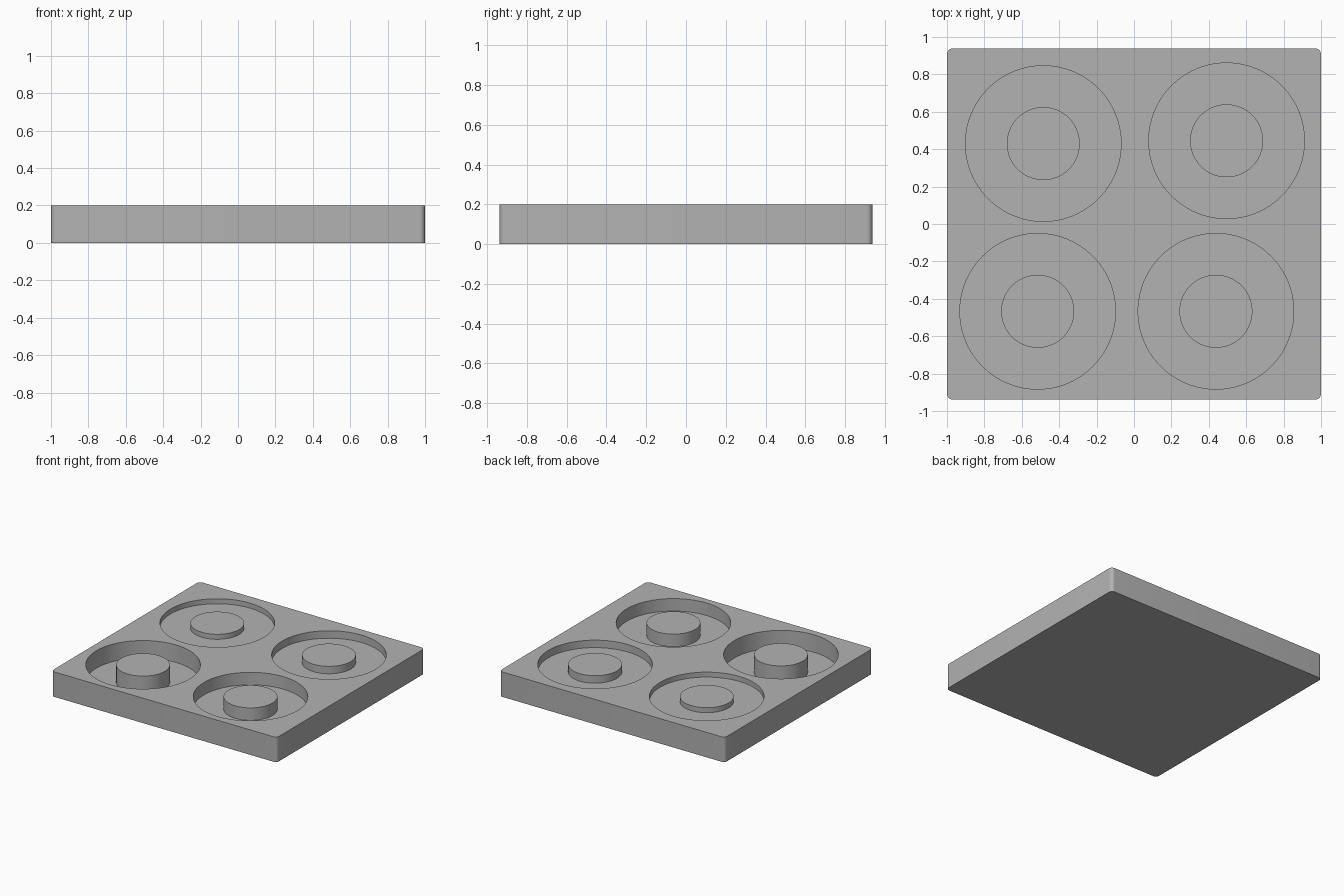
import bpy, bmesh, math

if "Cube" in bpy.data.objects:
    bpy.data.objects.remove(bpy.data.objects["Cube"])

HEIGHT = 0.2
POCKET_R, BOSS_R = 0.416, 0.195
SEGMENTS = 96

grey = bpy.data.materials.new("plain grey")
grey.diffuse_color = (0.45, 0.45, 0.45, 1)
grey.use_nodes = True
grey.node_tree.nodes["Principled BSDF"].inputs["Base Color"].default_value = grey.diffuse_color


def finish(bm, name):
    bmesh.ops.recalc_face_normals(bm, faces=bm.faces)
    mesh = bpy.data.meshes.new(name)
    bm.to_mesh(mesh)
    bm.free()
    mesh.materials.append(grey)
    obj = bpy.data.objects.new(name, mesh)
    bpy.context.collection.objects.link(obj)
    return obj


# Square plate with rounded vertical corners
bm = bmesh.new()
bmesh.ops.create_cube(bm, size=1)
for v in bm.verts:
    v.co = (v.co.x * 2, v.co.y * 1.876, (v.co.z + 0.5) * HEIGHT)
uprights = [e for e in bm.edges if abs(e.verts[0].co.z - e.verts[1].co.z) > 0.1]
bmesh.ops.bevel(bm, geom=uprights, offset=0.03, segments=8, profile=0.5, affect='EDGES')
plate = finish(bm, "plate")


# Ring-shaped cutter: leaves a round boss standing in a round pocket
def ring_cutter(name, x, y, depth):
    bm = bmesh.new()
    section = [(BOSS_R, HEIGHT - depth), (POCKET_R, HEIGHT - depth),
               (POCKET_R, HEIGHT + 0.1), (BOSS_R, HEIGHT + 0.1)]
    rings = []
    for i in range(SEGMENTS):
        a = 2 * math.pi * i / SEGMENTS
        rings.append([bm.verts.new((x + r * math.cos(a), y + r * math.sin(a), z))
                      for r, z in section])
    for i in range(SEGMENTS):
        p, q = rings[i], rings[(i + 1) % SEGMENTS]
        for j in range(4):
            k = (j + 1) % 4
            bm.faces.new((p[j], p[k], q[k], q[j]))
    cutter = finish(bm, name)
    cutter.hide_render = True
    return cutter


# Four pockets of increasing depth
pockets = [("back_left", -0.485, 0.43, 0.04), ("back_right", 0.495, 0.445, 0.06),
           ("front_right", 0.438, -0.467, 0.10), ("front_left", -0.515, -0.467, 0.14)]
cutters = [ring_cutter(n + "_pocket_cutter", x, y, d) for n, x, y, d in pockets]

bpy.context.view_layer.objects.active = plate
plate.select_set(True)
for cutter in cutters:
    mod = plate.modifiers.new(cutter.name, 'BOOLEAN')
    mod.operation = 'DIFFERENCE'
    mod.solver = 'EXACT'
    mod.object = cutter
    bpy.ops.object.modifier_apply(modifier=mod.name)
for cutter in cutters:
    bpy.data.objects.remove(cutter)

# Smooth curved walls, sharp rims
bpy.ops.object.shade_smooth_by_angle(angle=math.radians(30))
